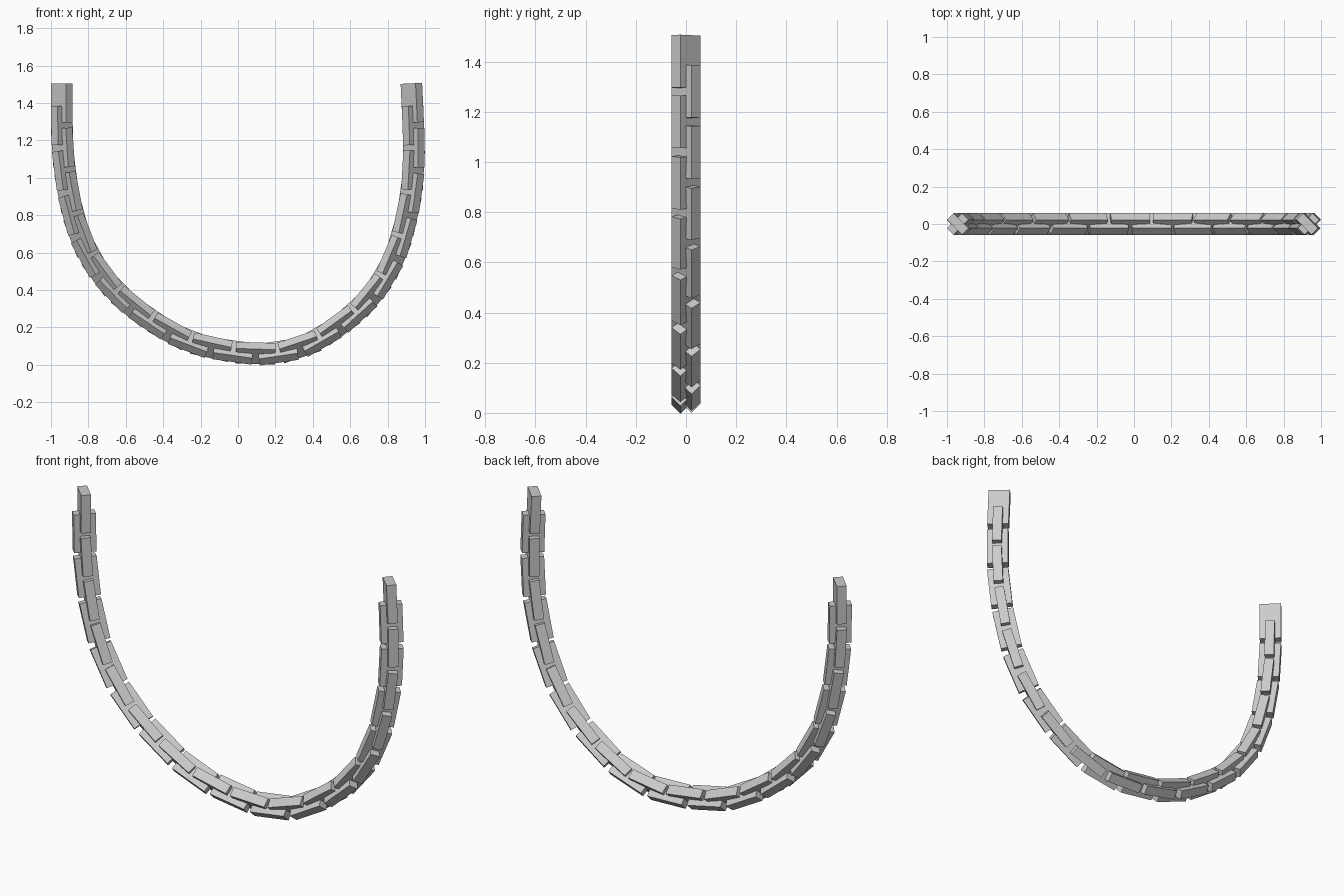
import bpy, bmesh
from math import sqrt
from mathutils import Vector, Matrix

if "Cube" in bpy.data.objects:
    bpy.data.objects.remove(bpy.data.objects["Cube"])

LINKS, LENGTH, WIDTH, THICK = 32, 0.21, 0.113, 0.05

# hanging path of the chain in the x-z plane
PATH = [(-.942, 1.505), (-.94, 1.2), (-.92, 1.0), (-.88, .8), (-.805, .6),
        (-.68, .42), (-.55, .3), (-.38, .185), (-.2, .105), (.1, .058),
        (.28, .08), (.43, .137), (.675, .325), (.835, .57), (.92, .88),
        (.94, 1.15), (.927, 1.505)]
pts = [Vector((x, 0, z)) for x, z in PATH]
pts = [2 * pts[0] - pts[1]] + pts + [2 * pts[-1] - pts[-2]]

# smooth samples along the path
samples = []
for i in range(1, len(pts) - 2):
    a, b, c, d = pts[i - 1:i + 3]
    for k in range(20):
        t = k / 20
        samples.append(0.5 * (2 * b + (c - a) * t + (2 * a - 5 * b + 4 * c - d) * t**2
                              + (3 * b - a - 3 * c + d) * t**3))
samples.append(pts[-2])
dist = [0.0]
for p, q in zip(samples, samples[1:]):
    dist.append(dist[-1] + (q - p).length)


def at(s):
    for i in range(1, len(dist)):
        if dist[i] >= s:
            break
    f = (s - dist[i - 1]) / (dist[i] - dist[i - 1])
    return samples[i - 1].lerp(samples[i], f)


# one flat block link, shared by the whole chain
mesh = bpy.data.meshes.new("chain_link")
bm = bmesh.new()
bmesh.ops.create_cube(bm, size=1)
bmesh.ops.scale(bm, vec=(WIDTH, THICK, LENGTH), verts=bm.verts)
bm.to_mesh(mesh)
bm.free()

# overlapping links, each turned a quarter turn from the last
pitch = (dist[-1] - LENGTH) / (LINKS - 1)
side = Vector((0, 1, 0))
for n in range(LINKS):
    s = n * pitch
    p, m, q = at(s), at(s + LENGTH / 2), at(s + LENGTH)
    along = (q - p).normalized()
    inward = along.cross(side).normalized()
    sign = -1 if n % 2 == 0 else 1
    wide = (inward + sign * side) / sqrt(2)
    thin = along.cross(wide)
    rot = Matrix((wide, thin, along)).transposed().to_4x4()
    link = bpy.data.objects.new(f"chain_link_{n + 1}", mesh)
    link.matrix_world = Matrix.Translation((p + q) / 4 + m / 2) @ rot
    bpy.context.collection.objects.link(link)
